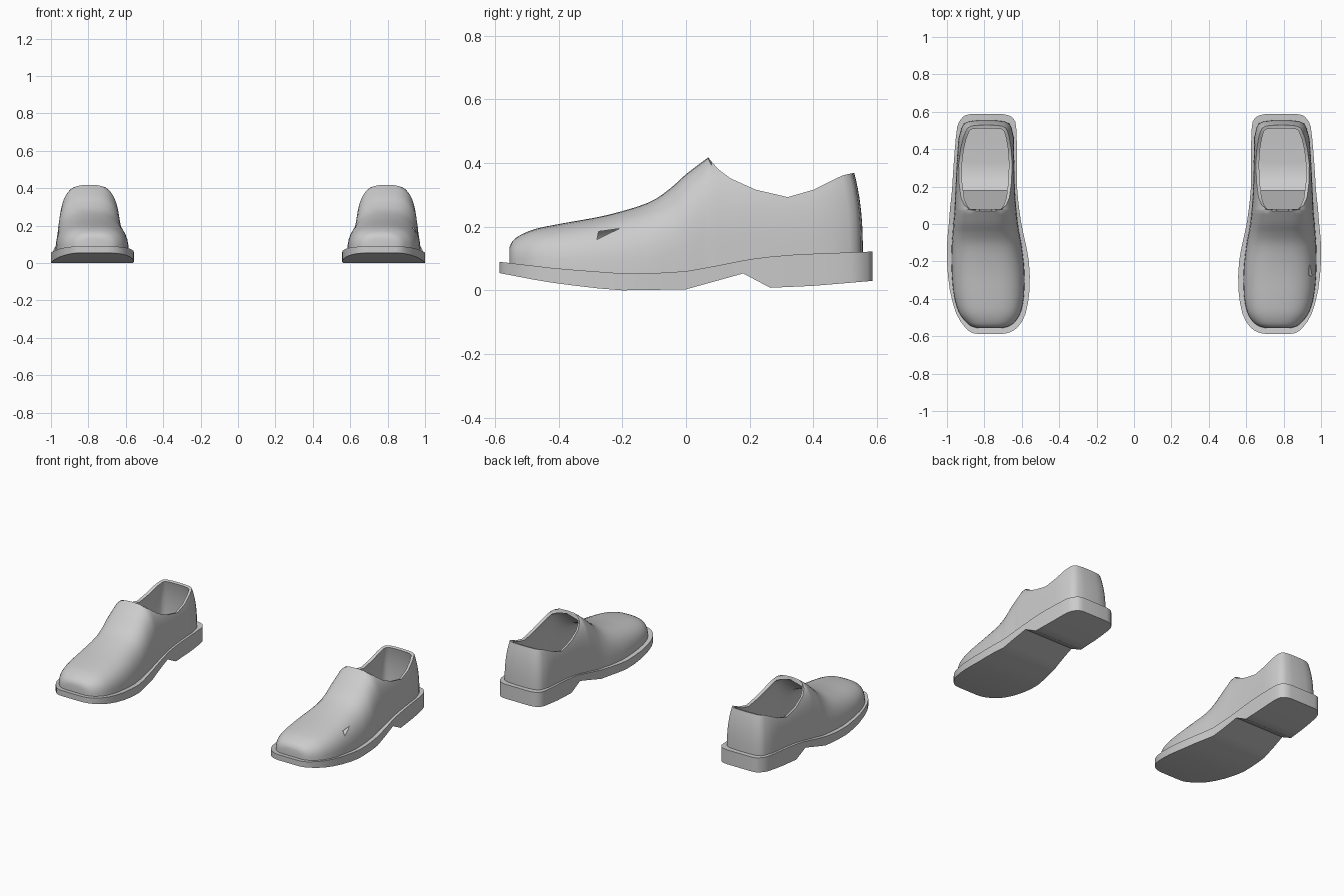
import bpy, bmesh, math
from mathutils import Vector

if "Cube" in bpy.data.objects:
    bpy.data.objects.remove(bpy.data.objects["Cube"])

K = 10  # segments from the base of the upper to its rim


def lerp(y, table):
    for (y0, v0), (y1, v1) in zip(table, table[1:]):
        if y <= y1:
            return v0 + (v1 - v0) * max(0.0, (y - y0) / (y1 - y0))
    return table[-1][1]


def spline(rows, n):
    out = []
    for i in range(len(rows) - 1):
        a, b, c, d = (rows[max(0, i - 1)], rows[i], rows[i + 1],
                      rows[min(len(rows) - 1, i + 2)])
        for k in range(n):
            t = k / n
            out.append([q + 0.5 * t * (r - p + t * (2 * p - 5 * q + 4 * r - s
                        + t * (3 * (q - r) + s - p)))
                        for p, q, r, s in zip(a, b, c, d)])
    return out + [list(rows[-1])]


def strip(bm, columns):
    vs = [[bm.verts.new(p) for p in col] for col in columns]
    for a, b in zip(vs, vs[1:]):
        for i in range(len(a) - 1):
            bm.faces.new((a[i], a[i + 1], b[i + 1], b[i]))
    return vs


def finish(bm, name):
    bmesh.ops.remove_doubles(bm, verts=bm.verts, dist=0.0004)
    bmesh.ops.recalc_face_normals(bm, faces=bm.faces)
    # the rearmost face has to point backwards
    back = max(bm.faces, key=lambda f: f.calc_center_median().y)
    if back.normal.y < 0:
        bmesh.ops.reverse_faces(bm, faces=bm.faces)
    mesh = bpy.data.meshes.new(name)
    bm.to_mesh(mesh)
    bm.free()
    obj = bpy.data.objects.new(name, mesh)
    bpy.context.collection.objects.link(obj)
    return obj


def apply_all(obj, angle):
    bpy.ops.object.select_all(action='DESELECT')
    obj.select_set(True)
    bpy.context.view_layer.objects.active = obj
    for m in list(obj.modifiers):
        bpy.ops.object.modifier_apply(modifier=m.name)
    bpy.ops.object.shade_smooth_by_angle(angle=math.radians(angle))


# Sole side profile
SOLE_TOP = [(-.59, .09), (-.4, .068), (-.2, .053), (-.1, .054), (0, .06), (.1, .078),
            (.2, .098), (.3, .11), (.4, .115), (.59, .122)]
SOLE_BOTTOM = [(-.59, .055), (-.45, .028), (-.3, .008), (-.2, 0), (0, .003), (.09, .028),
               (.18, .053), (.265, .008), (.4, .014), (.59, .03)]
# Sole outline: y, inner x, outer x
SOLE = [(-.587, .70, .84), (-.58, .665, .87), (-.55, .62, .905), (-.48, .58, .95),
        (-.35, .558, .985), (-.2, .562, 1.0), (-.08, .585, .998), (0, .602, .99),
        (.09, .615, .983), (.18, .624, .973), (.265, .626, .968), (.4, .626, .958),
        (.52, .63, .945), (.56, .642, .925), (.58, .668, .905), (.587, .70, .875)]

# Sole with heel, hollow inside, lip around the upper
bm = bmesh.new()
cols = []
for y, xi, xo in spline(SOLE, 2):
    zt, zb = lerp(y, SOLE_TOP), lerp(y, SOLE_BOTTOM)
    lip = .035 if -.54 < y < .535 else (xo - xi) / 2
    cols.append([(xi + lip, y, zt), (xi, y, zt), (xi, y, zb),
                 (xo, y, zb), (xo, y, zt), (xo - lip, y, zt)])
rings = strip(bm, cols)
for ring in (rings[0], rings[-1]):
    bm.faces.new(ring[1:5])
sole = finish(bm, "soles")
sole.modifiers.new("pair", 'MIRROR').use_mirror_merge = False
apply_all(sole, 35)

# Upper, closed front: y, inner x, outer x, height, roundness
FRONT = [(-.555, .70, .84, .135, 3), (-.545, .665, .872, .155, 2.8), (-.52, .634, .902, .174, 2.7),
         (-.47, .605, .937, .194, 2.7), (-.38, .588, .963, .212, 2.7), (-.25, .586, .975, .236, 2.7),
         (-.12, .60, .975, .275, 2.6), (-.05, .612, .97, .32, 2.7), (0, .62, .967, .365, 2.9),
         (.07, .628, .96, .418, 3.1)]
# Upper, open sides: y, inner x, outer x, rim height
SIDES = [(.08, .629, .96, .405), (.10, .631, .959, .382), (.14, .634, .957, .352),
         (.22, .638, .953, .316), (.32, .64, .948, .293), (.40, .641, .943, .316),
         (.46, .642, .938, .346)]
# Upper, heel: offset from centre and y of base, then offset, y, z of rim
HEEL = [(.134, .515, .113, .492, .361), (.122, .537, .103, .512, .366),
        (.095, .55, .082, .524, .368), (.05, .555, .042, .528, .369), (0, .556, 0, .529, .369)]


def arch_column(y, base, mid, h, rim, p):
    zb = lerp(y, SOLE_TOP) - .006
    end = math.asin(min(1, (rim - zb) / (h - zb)) ** (p / 2))
    col = []
    for k in range(K + 1):
        a = end * k / K
        col.append((mid + (base - mid) * max(0, math.cos(a)) ** (2 / p), y,
                    zb + (h - zb) * math.sin(a) ** (2 / p)))
    return col


def heel_column(side, bx, by, rx, ry, rz):
    zb = lerp(by, SOLE_TOP) - .006
    col = []
    for k in range(K + 1):
        t = k / K
        f = t ** 2.5
        col.append((.788 + side * (bx + (rx - bx) * f), by + (ry - by) * f, zb + (rz - zb) * t))
    return col


bm = bmesh.new()
toe_edges = []
for side in (-1, 1):
    cols = []
    for y, xi, xo, h, p in spline(FRONT, 3):
        cols.append(arch_column(y, xi if side < 0 else xo, (xi + xo) / 2, h, h, p))
    for y, xi, xo, rim in SIDES:
        cols.append(arch_column(y, xi if side < 0 else xo, (xi + xo) / 2, .42, rim, 3.1))
    cols += [heel_column(side, *row) for row in HEEL]
    toe_edges.append(strip(bm, cols)[0])
bm.faces.new(toe_edges[0] + toe_edges[1][-2::-1])
upper = finish(bm, "uppers")
wall = upper.modifiers.new("wall", 'SOLIDIFY')
wall.thickness = .018
wall.offset = -1
upper.modifiers.new("pair", 'MIRROR').use_mirror_merge = False

# Small triangular nick in the outer side of one shoe
bm = bmesh.new()
strip(bm, [[(x, y, z) for y, z in ((-.28, .16), (-.275, .185), (-.21, .194), (-.28, .16))]
           for x in (.88, 1.05)])
bmesh.ops.remove_doubles(bm, verts=bm.verts, dist=.0001)
bmesh.ops.holes_fill(bm, edges=bm.edges)
cutter = finish(bm, "nick_cutter")
cutter.data.update()
bm = bmesh.new()
bm.from_mesh(cutter.data)
bmesh.ops.recalc_face_normals(bm, faces=bm.faces)
bm.to_mesh(cutter.data)
bm.free()
cutter.hide_render = True
cut = upper.modifiers.new("nick", 'BOOLEAN')
cut.operation = 'DIFFERENCE'
cut.solver = 'EXACT'
cut.object = cutter
apply_all(upper, 40)
bpy.data.objects.remove(cutter)
